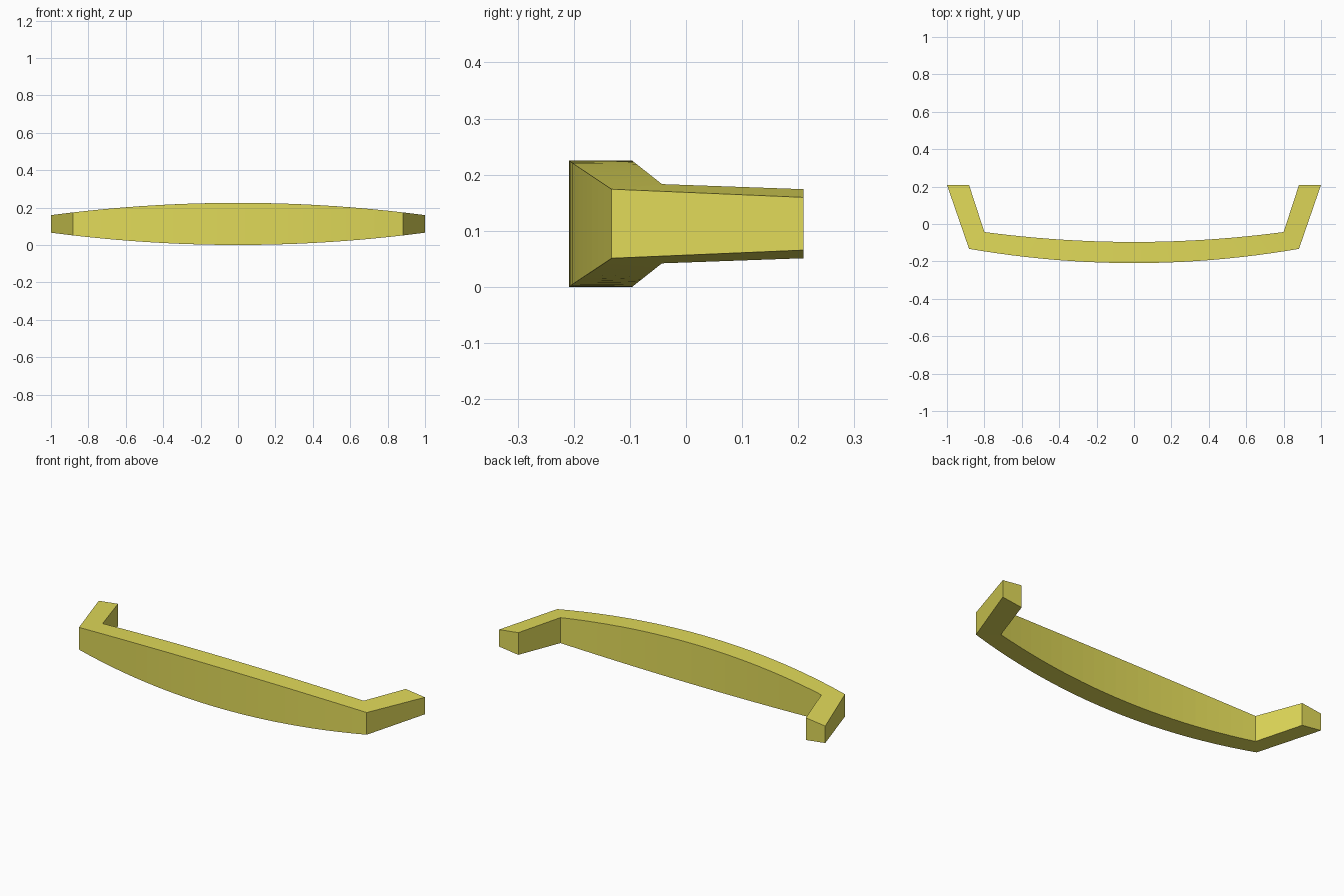
import bpy, bmesh

if "Cube" in bpy.data.objects:
    bpy.data.objects.remove(bpy.data.objects["Cube"])

MID, SEG = 0.1125, 23


def half_height(x):
    return MID - 0.0655 * x * x


# Plan stations: (inner point, outer point) from left foot, along the bow, to right foot
stations = [((-0.882, 0.209), (-1.0, 0.209))]
for i in range(SEG + 1):
    t = 2 * i / SEG - 1
    xi, xo = 0.80 * t, 0.882 * t
    stations.append(((xi, -0.096 + 0.083 * xi * xi), (xo, -0.209 + 0.098 * xo * xo)))
stations.append(((0.882, 0.209), (1.0, 0.209)))

# Bowed handle: four-cornered sections joined in sequence
bm = bmesh.new()
rings = []
for inner, outer in stations:
    ring = []
    for (x, y), s in ((inner, -1), (outer, -1), (outer, 1), (inner, 1)):
        ring.append(bm.verts.new((x, y, MID + s * half_height(x))))
    rings.append(ring)
for a, b in zip(rings, rings[1:]):
    for k in range(4):
        n = (k + 1) % 4
        bm.faces.new((a[k], a[n], b[n], b[k]))
bm.faces.new(rings[0])
bm.faces.new(rings[-1])
bmesh.ops.recalc_face_normals(bm, faces=bm.faces)

mesh = bpy.data.meshes.new("bow_handle")
bm.to_mesh(mesh)
bm.free()
handle = bpy.data.objects.new("bow_handle", mesh)
bpy.context.collection.objects.link(handle)

# Yellow finish
mat = bpy.data.materials.new("yellow_finish")
mat.diffuse_color = (0.75, 0.70, 0.10, 1)
mat.use_nodes = True
mat.node_tree.nodes["Principled BSDF"].inputs["Base Color"].default_value = mat.diffuse_color
mesh.materials.append(mat)
